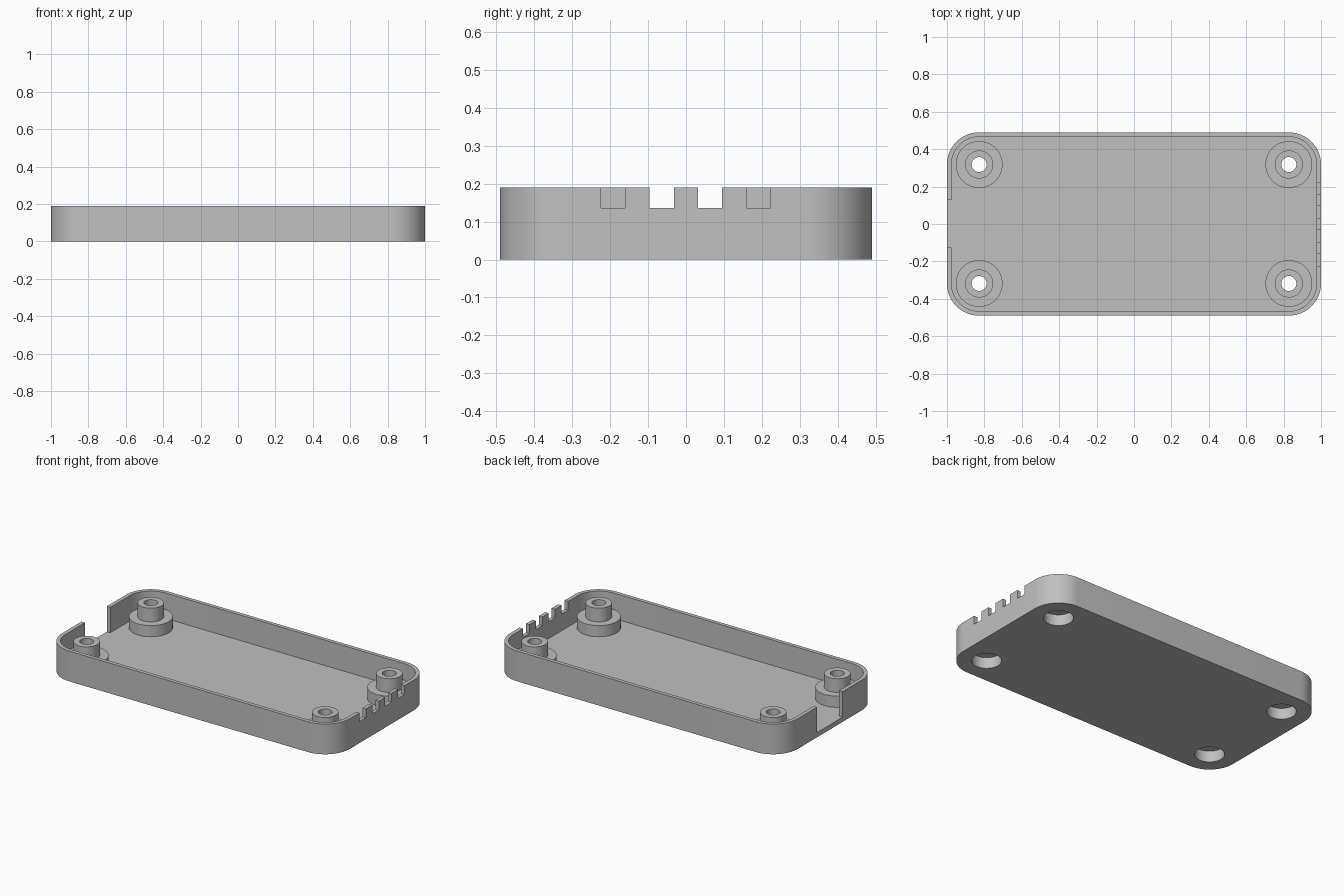
import bpy, bmesh
from math import cos, sin, pi

if "Cube" in bpy.data.objects:
    bpy.data.objects.remove(bpy.data.objects["Cube"], do_unlink=True)

HALF_X, HALF_Y, HEIGHT = 1.0, 0.49, 0.19
CORNER, WALL, FLOOR = 0.172, 0.024, 0.03
POST_X, POST_Y, BORE = 0.828, 0.318, 0.085

grey = bpy.data.materials.new("matte grey")
grey.use_nodes = True
colour = (0.53, 0.53, 0.53, 1)
grey.diffuse_color = colour
grey.node_tree.nodes["Principled BSDF"].inputs["Base Color"].default_value = colour


def finish(name, bm):
    bmesh.ops.recalc_face_normals(bm, faces=bm.faces)
    mesh = bpy.data.meshes.new(name)
    bm.to_mesh(mesh)
    bm.free()
    mesh.materials.append(grey)
    obj = bpy.data.objects.new(name, mesh)
    bpy.context.collection.objects.link(obj)
    return obj


def prism(name, outline, z0, z1):
    bm = bmesh.new()
    face = bm.faces.new([bm.verts.new((x, y, z0)) for x, y in outline])
    top = bmesh.ops.extrude_face_region(bm, geom=[face])["geom"]
    verts = [v for v in top if isinstance(v, bmesh.types.BMVert)]
    bmesh.ops.translate(bm, verts=verts, vec=(0, 0, z1 - z0))
    return finish(name, bm)


def box(name, x0, x1, y0, y1, z0, z1):
    return prism(name, [(x0, y0), (x1, y0), (x1, y1), (x0, y1)], z0, z1)


def rounded(hx, hy, r, steps=16):
    pts = []
    for q, (sx, sy) in enumerate([(1, 1), (-1, 1), (-1, -1), (1, -1)]):
        for i in range(steps + 1):
            a = (q + i / steps) * pi / 2
            pts.append((sx * (hx - r) + r * cos(a), sy * (hy - r) + r * sin(a)))
    return pts


def lathe(name, profile, x, y, steps=48):
    bm = bmesh.new()
    rings = [[bm.verts.new((x + r * cos(2 * pi * i / steps),
                            y + r * sin(2 * pi * i / steps), z))
              for i in range(steps)] for r, z in profile]
    for a, b in zip(rings, rings[1:] + rings[:1]):
        for i in range(steps):
            j = (i + 1) % steps
            bm.faces.new((a[i], a[j], b[j], b[i]))
    return finish(name, bm)


def smooth(obj):
    bpy.ops.object.select_all(action="DESELECT")
    obj.select_set(True)
    bpy.context.view_layer.objects.active = obj
    bpy.ops.object.shade_smooth_by_angle(angle=pi / 6)


def cut(obj, cutter):
    cutter.hide_render = True
    mod = obj.modifiers.new("cut", "BOOLEAN")
    mod.operation, mod.solver, mod.object = "DIFFERENCE", "EXACT", cutter
    bpy.ops.object.select_all(action="DESELECT")
    obj.select_set(True)
    bpy.context.view_layer.objects.active = obj
    bpy.ops.object.modifier_apply(modifier=mod.name)
    bpy.data.objects.remove(cutter, do_unlink=True)


# Tray shell with hollow interior
tray = prism("tray", rounded(HALF_X, HALF_Y, CORNER), 0, HEIGHT)
cut(tray, prism("cavity", rounded(HALF_X - WALL, HALF_Y - WALL, CORNER - WALL),
                FLOOR, HEIGHT + 0.1))

# Wide opening in one end, row of four notches in the other
cut(tray, box("end_opening", -1.1, -0.9, -0.125, 0.128, FLOOR, HEIGHT + 0.1))
for y in (-0.192, -0.064, 0.063, 0.191):
    cut(tray, box("notch", 0.9, 1.1, y - 0.032, y + 0.032, 0.135, HEIGHT + 0.1))

# Stepped screw posts, with the screw-head recess open underneath
post_profile = [(0.125, FLOOR), (0.125, 0.1), (0.075, 0.1), (0.075, 0.186),
                (0.04, 0.186), (0.04, 0.07), (BORE, 0.07), (BORE, FLOOR)]
for side, sx in (("left", 1), ("right", -1)):
    for end, sy in (("front", -1), ("back", 1)):
        x, y = sx * POST_X, sy * POST_Y
        circle = [(x + BORE * cos(2 * pi * i / 48), y + BORE * sin(2 * pi * i / 48))
                  for i in range(48)]
        cut(tray, prism("screw_hole", circle, -0.1, 0.1))
        smooth(lathe(f"{end}_{side}_screw_post", post_profile, x, y))

smooth(tray)
